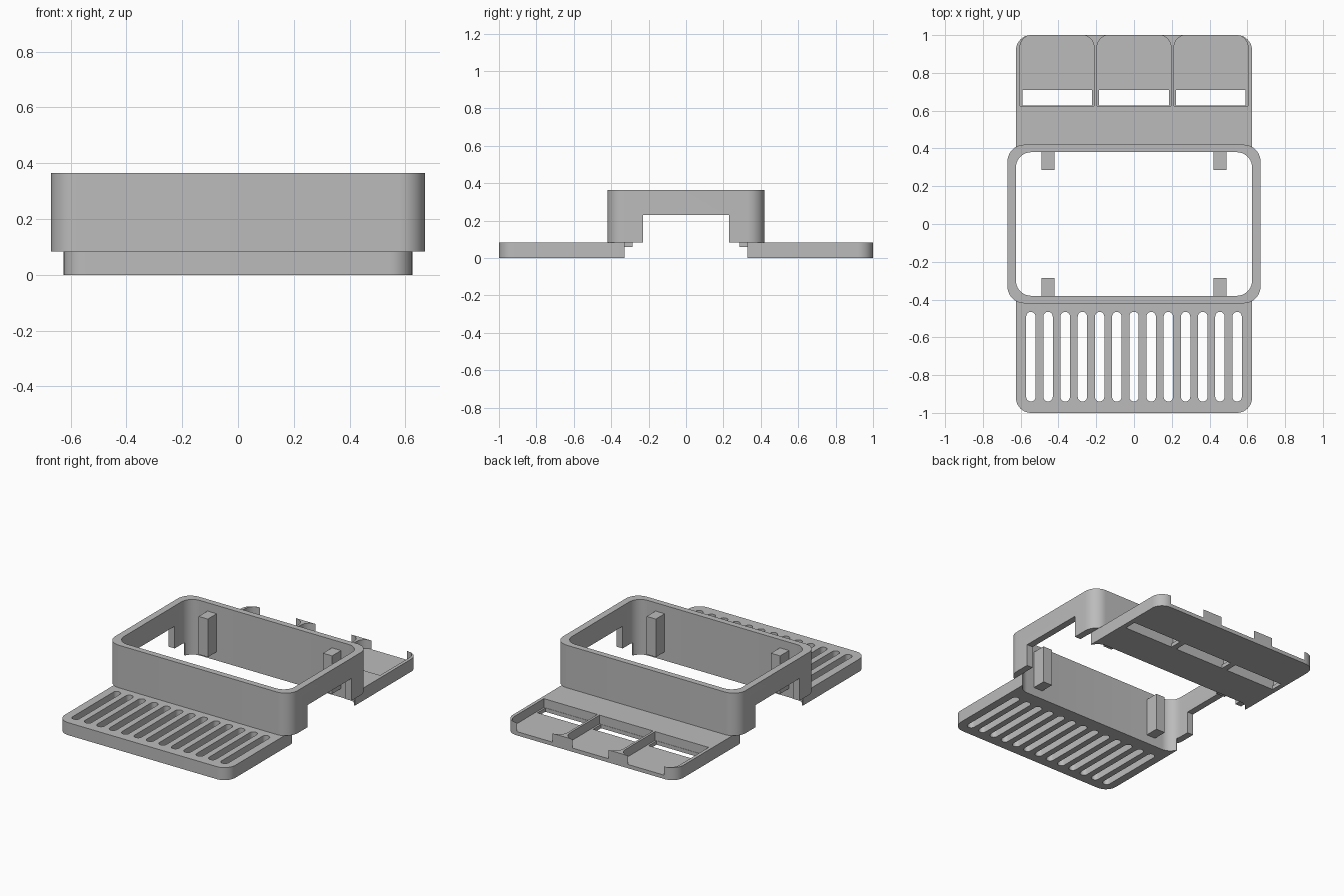
import bpy, bmesh, math

if "Cube" in bpy.data.objects:
    bpy.data.objects.remove(bpy.data.objects["Cube"])

grey = bpy.data.materials.new("plain grey")
grey.diffuse_color = (0.5, 0.5, 0.5, 1)
grey.use_nodes = True
grey.node_tree.nodes["Principled BSDF"].inputs["Base Color"].default_value = grey.diffuse_color

PLATE_TOP = 0.083
FRAME_TOP = 0.365


def arc(cx, cy, r, a0, a1, n=10):
    """Points along an arc, angles in degrees."""
    return [(cx + r * math.cos(math.radians(a0 + (a1 - a0) * i / n)),
             cy + r * math.sin(math.radians(a0 + (a1 - a0) * i / n)))
            for i in range(n + 1)]


def rounded(x, y, r):
    """Centred rounded rectangle with half sizes x and y."""
    return (arc(x - r, y - r, r, 0, 90) + arc(r - x, y - r, r, 90, 180)
            + arc(r - x, r - y, r, 180, 270) + arc(x - r, r - y, r, 270, 360))


def rect(x0, x1, y0, y1):
    return [(x0, y0), (x1, y0), (x1, y1), (x0, y1)]


def prism(name, outlines, z0, z1):
    """Extrude one or more separate outlines from z0 to z1."""
    bm = bmesh.new()
    for pts in outlines:
        face = bm.faces.new([bm.verts.new((x, y, z0)) for x, y in pts])
        top = bmesh.ops.extrude_face_region(bm, geom=[face])["geom"]
        bmesh.ops.translate(bm, vec=(0, 0, z1 - z0),
                            verts=[v for v in top if isinstance(v, bmesh.types.BMVert)])
    bmesh.ops.recalc_face_normals(bm, faces=bm.faces)
    me = bpy.data.meshes.new(name)
    bm.to_mesh(me)
    bm.free()
    me.materials.append(grey)
    ob = bpy.data.objects.new(name, me)
    bpy.context.collection.objects.link(ob)
    return ob


def activate(ob):
    bpy.ops.object.select_all(action='DESELECT')
    ob.select_set(True)
    bpy.context.view_layer.objects.active = ob


def cut(ob, outlines, z0, z1):
    """Subtract extruded outlines from an object."""
    cutter = prism("cutter", outlines, z0, z1)
    cutter.hide_render = True
    activate(ob)
    mod = ob.modifiers.new("cut", 'BOOLEAN')
    mod.operation = 'DIFFERENCE'
    mod.solver = 'EXACT'
    mod.object = cutter
    bpy.ops.object.modifier_apply(modifier=mod.name)
    bpy.data.objects.remove(cutter)


def smooth(ob):
    activate(ob)
    bpy.ops.object.shade_smooth_by_angle(angle=math.radians(30))


opening = rounded(0.625, 0.38, 0.08)

# Upright frame, open through the middle, with notches in both sides
frame = prism("frame", [rounded(0.67, 0.42, 0.09)], PLATE_TOP, FRAME_TOP)
cut(frame, [opening], -0.1, 0.6)
cut(frame, [rect(-1, 1, -0.23, 0.23)], -0.1, 0.23)
smooth(frame)


# Low plates in front and behind, following the frame opening
def plate(name, side):
    pts = ([(0.625, 0.33)] + arc(0.545, 0.92, 0.08, 0, 90)
           + arc(-0.545, 0.92, 0.08, 90, 180) + [(-0.625, 0.33)])
    ob = prism(name, [[(x, side * y) for x, y in pts]], 0, PLATE_TOP)
    cut(ob, [opening], -0.1, 0.3)
    return ob


# Front plate with a row of long round-ended slots
front = plate("slotted_front_plate", -1)
slots = []
for i in range(13):
    cx = (i - 6) * 0.091
    slots.append(arc(cx, -0.49, 0.025, 0, 180) + arc(cx, -0.915, 0.025, 180, 360))
cut(front, slots, -0.1, 0.2)
smooth(front)

# Back plate with three pockets open to the rear, each with a floor slit
back = plate("pocket_back_plate", 1)
pockets, slits = [], []
R = 0.065
for cx in (-0.4075, 0, 0.4075):
    w = 0.196
    pockets.append([(cx - w, 0.625), (cx + w, 0.625)]
                   + arc(cx + w - R, 1 - R, R, 0, 90)
                   + [(cx + w - R, 1.05), (cx - w + R, 1.05)]
                   + arc(cx - w + R, 1 - R, R, 90, 180))
    slits.append(rect(cx - 0.184, cx + 0.184, 0.627, 0.71))
cut(back, pockets, 0.025, 0.2)
cut(back, slits, -0.1, 0.06)
smooth(back)

# Four support posts on the inner faces of the long walls
for sx, xn in ((-1, "left"), (1, "right")):
    for sy, yn in ((-1, "front"), (1, "back")):
        xs = sorted((sx * 0.422, sx * 0.489))
        ys = sorted((sy * 0.287, sy * 0.385))
        prism(f"post_{yn}_{xn}", [rect(*xs, *ys)], 0.058, 0.31)
